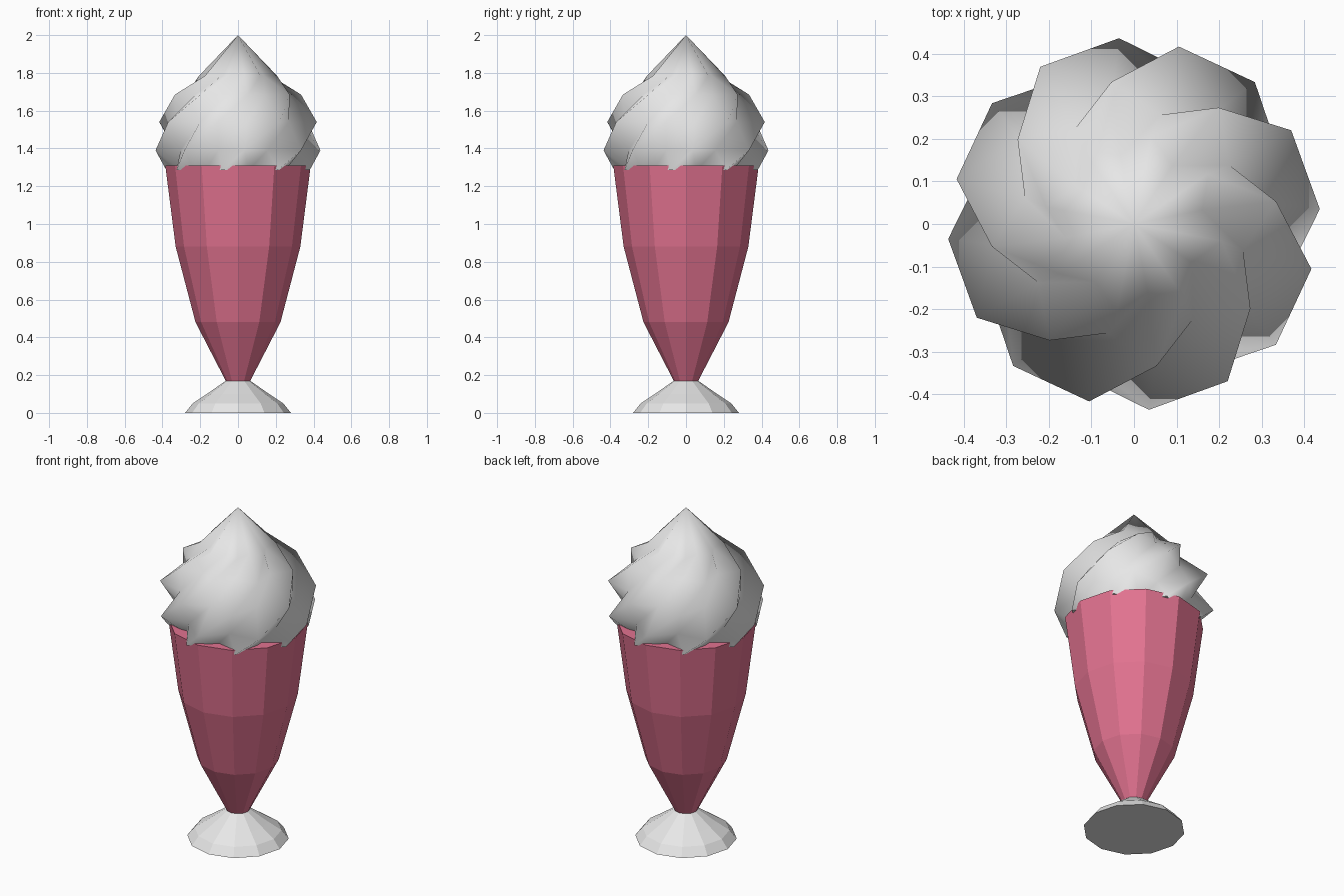
import bpy, bmesh, math

if "Cube" in bpy.data.objects:
    bpy.data.objects.remove(bpy.data.objects["Cube"])


def material(name, rgb):
    m = bpy.data.materials.new(name)
    m.diffuse_color = (*rgb, 1)
    m.use_nodes = True
    m.node_tree.nodes["Principled BSDF"].inputs["Base Color"].default_value = m.diffuse_color
    return m


PINK = material("strawberry pink", (0.76, 0.17, 0.28))
WHITE = material("cream white", (0.80, 0.80, 0.80))


def add_object(name, bm, mat):
    bmesh.ops.recalc_face_normals(bm, faces=bm.faces[:])
    me = bpy.data.meshes.new(name)
    bm.to_mesh(me)
    bm.free()
    me.materials.append(mat)
    ob = bpy.data.objects.new(name, me)
    bpy.context.collection.objects.link(ob)
    return ob


def bridge(bm, a, b):
    n = len(a)
    return [bm.faces.new((a[i], a[(i + 1) % n], b[(i + 1) % n], b[i])) for i in range(n)]


def lathe(name, profile, mat, sides=12):
    bm = bmesh.new()
    rings = []
    for r, z in profile:
        rings.append([bm.verts.new((r * math.cos(2 * math.pi * i / sides),
                                    r * math.sin(2 * math.pi * i / sides), z))
                      for i in range(sides)])
    for a, b in zip(rings, rings[1:]):
        bridge(bm, a, b)
    bm.faces.new(rings[0])
    bm.faces.new(rings[-1])
    return add_object(name, bm, mat)


# Flared foot and faceted tall cup
lathe("foot", [(0.28, 0), (0.24, 0.05), (0.165, 0.10), (0.065, 0.17)], WHITE)
lathe("cup", [(0.065, 0.17), (0.225, 0.48), (0.33, 0.88), (0.385, 1.31)], PINK)

# Whipped cream: eight-pointed star rings twisted upwards to a tip
LOBES = 8
VALLEY = 0.78
swirl = [  # ridge radius, height, ridge angle in degrees
    (0.388, 1.285, -57), (0.438, 1.39, -40.4), (0.43, 1.54, -14.2),
    (0.338, 1.685, 9), (0.21, 1.785, 34),
]
bm = bmesh.new()
rings = []
for r, z, ang in swirl:
    ring = []
    for i in range(2 * LOBES):
        rad = r * (VALLEY if i % 2 else 1)
        t = math.radians(ang) + math.pi * i / LOBES
        ring.append(bm.verts.new((rad * math.cos(t), rad * math.sin(t), z)))
    rings.append(ring)
for a, b in zip(rings, rings[1:]):
    faces = bridge(bm, a, b)
    bmesh.ops.triangulate(bm, faces=faces, quad_method='SHORT_EDGE')
tip = bm.verts.new((0, 0, 2.0))
top = rings[-1]
for i in range(len(top)):
    bm.faces.new((top[i], top[(i + 1) % len(top)], tip))
bm.faces.new(rings[0])
cream = add_object("whipped_cream", bm, WHITE)
for p in cream.data.polygons:
    p.use_smooth = len(p.vertices) == 3
